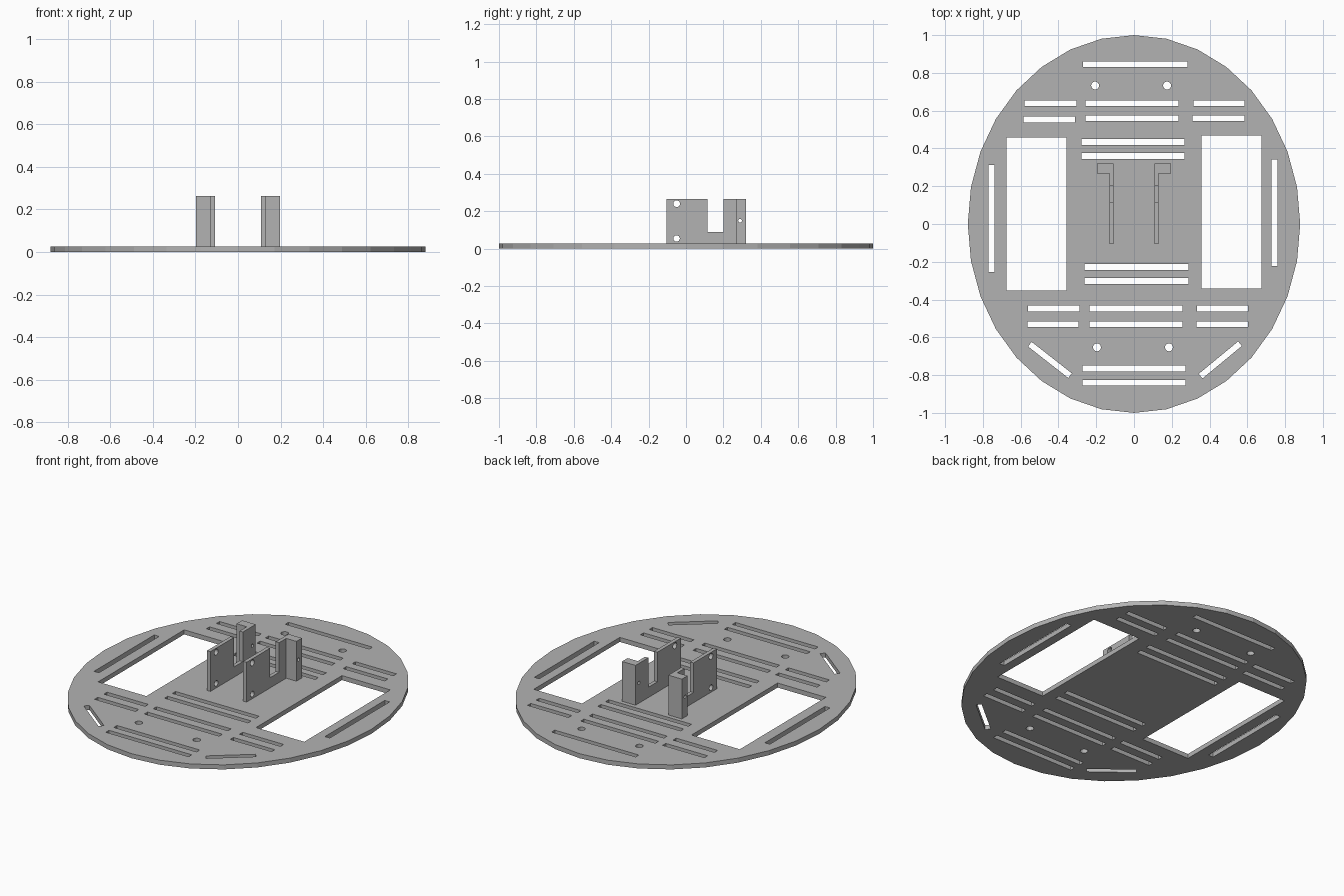
import bpy, bmesh, math
from mathutils import Matrix, Vector

cube = bpy.data.objects.get("Cube")
if cube:
    bpy.data.objects.remove(cube, do_unlink=True)

grey = bpy.data.materials.new("plain grey")
grey.use_nodes = True
COLOUR = (0.45, 0.45, 0.45, 1)
grey.diffuse_color = COLOUR
grey.node_tree.nodes["Principled BSDF"].inputs["Base Color"].default_value = COLOUR

THICK = 0.027
TOP = 0.264


def make_object(name, bm):
    bmesh.ops.recalc_face_normals(bm, faces=bm.faces)
    mesh = bpy.data.meshes.new(name)
    bm.to_mesh(mesh)
    bm.free()
    mesh.materials.append(grey)
    ob = bpy.data.objects.new(name, mesh)
    bpy.context.collection.objects.link(ob)
    return ob


def add_box(bm, x0, x1, y0, y1, z0, z1, angle=0):
    centre = Vector((x0 + x1, y0 + y1, z0 + z1)) / 2
    size = Matrix.Diagonal((x1 - x0, y1 - y0, z1 - z0, 1))
    turn = Matrix.Rotation(math.radians(angle), 4, 'Z')
    bmesh.ops.create_cube(bm, size=1, matrix=Matrix.Translation(centre) @ turn @ size)


def add_cylinder(bm, centre, radius, depth, sides, turn=Matrix()):
    bmesh.ops.create_cone(bm, cap_ends=True, segments=sides, radius1=radius,
                          radius2=radius, depth=depth,
                          matrix=Matrix.Translation(centre) @ turn)


def boolean(target, bm, operation):
    tool = make_object("cutter", bm)
    tool.hide_render = True
    mod = target.modifiers.new("boolean", 'BOOLEAN')
    mod.operation, mod.solver, mod.object = operation, 'EXACT', tool
    bpy.context.view_layer.objects.active = target
    bpy.ops.object.modifier_apply(modifier=mod.name)
    bpy.data.objects.remove(tool, do_unlink=True)


# Oval base plate
bm = bmesh.new()
add_cylinder(bm, (0, 0, THICK / 2), 1, THICK, 32)
bmesh.ops.scale(bm, vec=(0.88, 1, 1), verts=bm.verts)
plate = make_object("base_plate", bm)

cut = bmesh.new()


def slot(x0, x1, y0, y1, angle=0):
    add_box(cut, x0, x1, y0, y1, -0.1, 0.1, angle)


# Crosswise slots: left end, right end, centre line
rows = [
    (-0.27, 0.283, 0.845),
    (-0.58, -0.305, 0.64), (-0.257, 0.235, 0.64), (0.315, 0.585, 0.64),
    (-0.585, -0.312, 0.553), (-0.257, 0.235, 0.56), (0.31, 0.585, 0.56),
    (-0.278, 0.267, 0.434), (-0.278, 0.267, 0.36),
    (-0.262, 0.288, -0.228), (-0.262, 0.288, -0.302),
    (-0.56, -0.288, -0.447), (-0.235, 0.257, -0.447), (0.333, 0.603, -0.447),
    (-0.563, -0.293, -0.53), (-0.235, 0.257, -0.53), (0.33, 0.603, -0.53),
    (-0.272, 0.273, -0.765), (-0.272, 0.273, -0.84),
]
for x0, x1, y in rows:
    slot(x0, x1, y - 0.015, y + 0.015)

# Wheel windows and lengthwise side slots
slot(-0.675, -0.357, -0.352, 0.458)
slot(0.357, 0.675, -0.341, 0.468)
slot(-0.77, -0.738, -0.254, 0.312)
slot(0.728, 0.76, -0.222, 0.341)

# Slanted front slots
for x, angle in ((-0.445, -38), (0.457, 39.5)):
    slot(x - 0.135, x + 0.135, -0.735, -0.704, angle)

# Round screw holes
for x, y in ((-0.206, 0.733), (0.175, 0.733), (-0.196, -0.653), (0.185, -0.653)):
    add_cylinder(cut, (x, y, 0), 0.021, 0.2, 16)
boolean(plate, cut, 'DIFFERENCE')

# Pair of notched motor brackets with an outward flange
profile = [(-0.105, THICK), (0.32, THICK), (0.32, TOP), (0.2, TOP),
           (0.2, 0.088), (0.115, 0.088), (0.115, TOP), (-0.105, TOP)]
for name, side in (("left_bracket", 1), ("right_bracket", -1)):
    bm = bmesh.new()
    face = bm.faces.new([bm.verts.new((side * 0.108, y, z)) for y, z in profile])
    ext = bmesh.ops.extrude_face_region(bm, geom=[face])
    bmesh.ops.translate(bm, vec=(side * 0.022, 0, 0),
                        verts=[v for v in ext["geom"] if isinstance(v, bmesh.types.BMVert)])
    bracket = make_object(name, bm)

    flange = bmesh.new()
    inner, outer = sorted((side * 0.115, side * 0.197))
    add_box(flange, inner, outer, 0.268, 0.32, THICK, TOP)
    boolean(bracket, flange, 'UNION')

    holes = bmesh.new()
    across = Matrix.Rotation(math.pi / 2, 4, 'Y')
    for y, z, r in ((-0.05, 0.24, 0.018), (-0.05, 0.054, 0.017), (0.289, 0.148, 0.01)):
        add_cylinder(holes, (side * 0.15, y, z), r, 0.2, 16, across)
    boolean(bracket, holes, 'DIFFERENCE')
